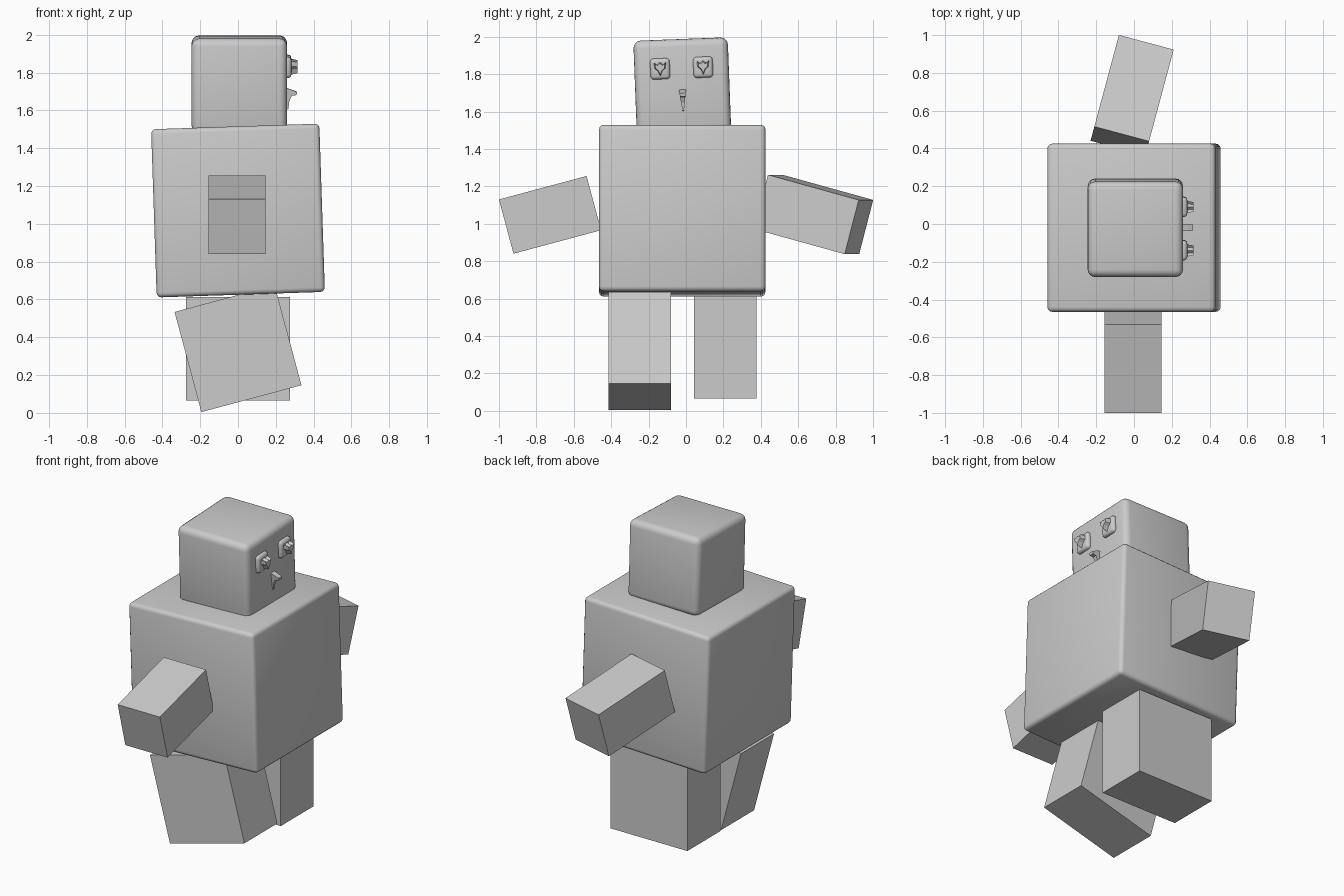
import bpy, bmesh
from math import radians
from mathutils import Matrix, Vector

cube = bpy.data.objects.get("Cube")
if cube:
    bpy.data.objects.remove(cube, do_unlink=True)

grey = bpy.data.materials.new("plain grey")
grey.use_nodes = True
GREY = (0.6, 0.6, 0.6, 1)
grey.diffuse_color = GREY
grey.node_tree.nodes["Principled BSDF"].inputs["Base Color"].default_value = GREY


def finish(name, bm, matrix, bevel=0, segments=3):
    """Turn a bmesh into a placed object with optional rounded edges."""
    bmesh.ops.recalc_face_normals(bm, faces=bm.faces)
    if bevel:
        bmesh.ops.bevel(bm, geom=bm.edges[:], offset=bevel, segments=segments,
                        profile=0.5, affect='EDGES')
    mesh = bpy.data.meshes.new(name)
    bm.to_mesh(mesh)
    bm.free()
    mesh.materials.append(grey)
    obj = bpy.data.objects.new(name, mesh)
    bpy.context.collection.objects.link(obj)
    obj.matrix_world = matrix
    if bevel:
        bpy.ops.object.select_all(action='DESELECT')
        obj.select_set(True)
        bpy.context.view_layer.objects.active = obj
        bpy.ops.object.shade_smooth_by_angle(angle=radians(35))
    return obj


def place(center, rx=0, ry=0, rz=0):
    turn = (Matrix.Rotation(radians(rz), 4, 'Z') @ Matrix.Rotation(radians(ry), 4, 'Y')
            @ Matrix.Rotation(radians(rx), 4, 'X'))
    return Matrix.Translation(center) @ turn


def box(name, size, matrix, bevel=0, segments=3):
    bm = bmesh.new()
    bmesh.ops.create_cube(bm, size=1)
    bmesh.ops.scale(bm, vec=Vector(size), verts=bm.verts)
    return finish(name, bm, matrix, bevel, segments)


def loft(name, back, front, matrix):
    """Join two matching outlines into a closed solid."""
    bm = bmesh.new()
    a = [bm.verts.new(p) for p in back]
    b = [bm.verts.new(p) for p in front]
    bm.faces.new(a)
    bm.faces.new(b)
    for i in range(len(a)):
        j = (i + 1) % len(a)
        bm.faces.new((a[i], a[j], b[j], b[i]))
    return finish(name, bm, matrix)


# Body and head, each slightly tilted
box("torso", (0.89, 0.89, 0.89), place((0, -0.02, 1.07), ry=-1.9), 0.025)
head = place((0.007, -0.02, 1.738), rx=2.2)
box("head", (0.505, 0.505, 0.5), head, 0.04, 4)

# Arms, hanging outwards
box("right_arm", (0.3, 0.485, 0.3), place((-0.005, -0.727, 1.048), rx=15))
box("left_arm", (0.3, 0.52, 0.3), place((-0.01, 0.682, 1.05), rx=-15, rz=-15))

# Legs, one swung in a step
leg = (0.548, 0.335, 0.548)
box("stepping_leg", leg, place((0, -0.247, 0.34), ry=-15))
box("standing_leg", leg, place((0, 0.21, 0.34)))

# Eyes: soft square pad with a tulip shaped pupil
half = [(0, -0.042), (0.013, -0.012), (0.032, 0.004), (0.034, 0.036),
        (0.017, 0.024), (0, 0.038)]
tulip = half + [(-y, z) for y, z in half[-2:0:-1]]
for side, name in ((-1, "right"), (1, "left")):
    spot = head @ Matrix.Translation((0.25, side * 0.115, 0.095))
    box(name + "_eye_pad", (0.05, 0.105, 0.112), spot, 0.018, 3)
    loft(name + "_pupil", [(0.015, y, z) for y, z in tulip],
         [(0.058, y * 0.75, z * 0.75) for y, z in tulip], spot)

# Hooked beak, wide above and pointed below
profile = [(0, 0.05), (0.03, 0.04), (0.055, 0.03), (0.053, 0.013),
           (0.028, 0.01), (0.014, -0.02), (0.01, -0.06), (0, -0.065)]
spot = head @ Matrix.Translation((0.25, 0, -0.07))
sides = [[(x, s * (0.004 + 0.13 * (z + 0.065)), z) for x, z in profile] for s in (-1, 1)]
loft("beak", *sides, spot)
